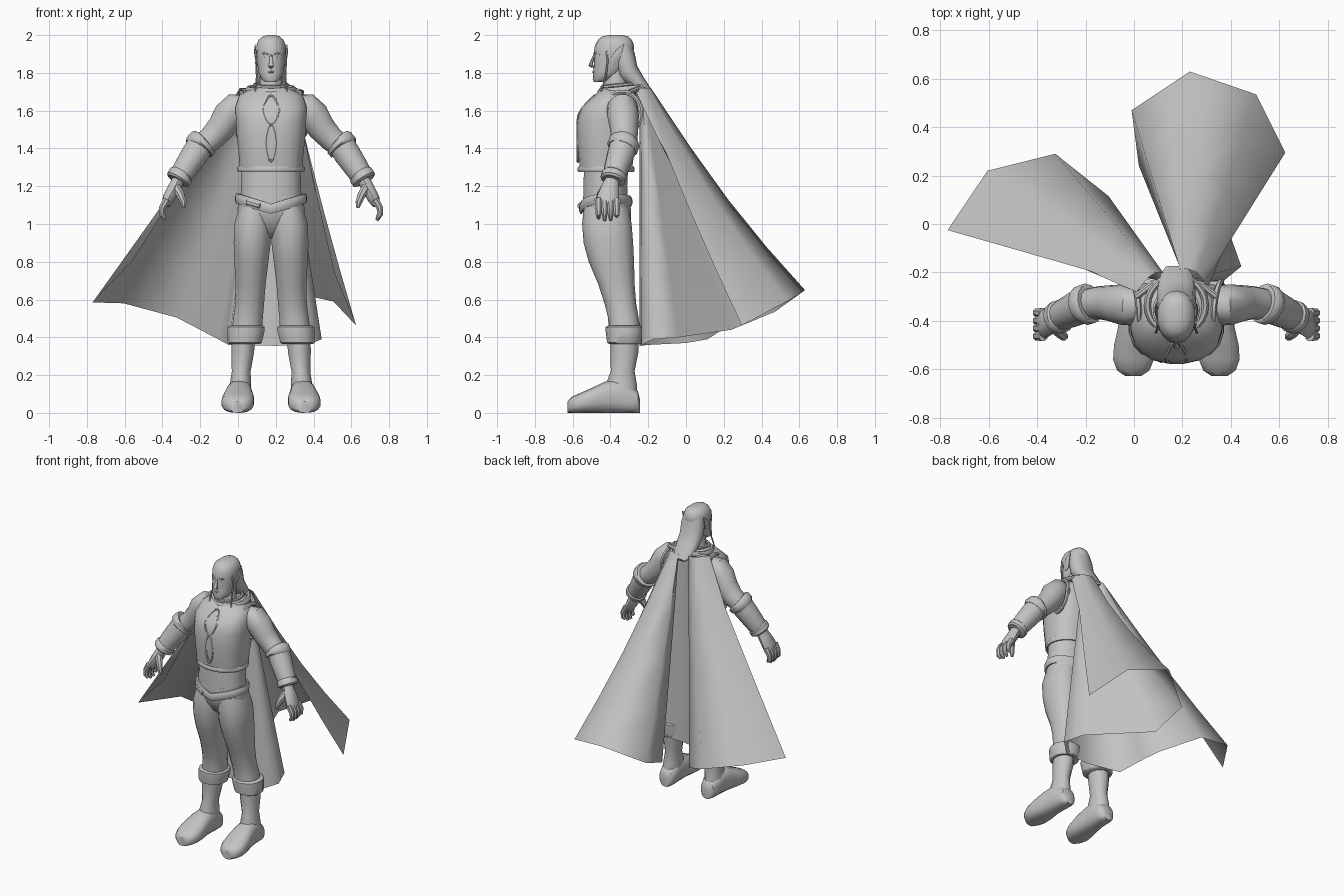
import bpy, bmesh, math
from mathutils import Vector

CX = 0.175                      # the figure stands off-centre; parts are mirrored about this x
X, Y, Z = Vector((1, 0, 0)), Vector((0, 1, 0)), Vector((0, 0, 1))
grey = bpy.data.materials.new("plain grey")
grey.diffuse_color = (0.55, 0.55, 0.55, 1)


def finish(name, bm, angle=40, closed=True):
    if closed:
        bmesh.ops.recalc_face_normals(bm, faces=bm.faces)
    me = bpy.data.meshes.new(name)
    bm.to_mesh(me)
    bm.free()
    me.materials.append(grey)
    me.shade_smooth()
    me.set_sharp_from_angle(angle=math.radians(angle))
    ob = bpy.data.objects.new(name, me)
    bpy.context.collection.objects.link(ob)
    return ob


def sweep(name, path, radii, ref=Y, axis=None, loop=False, n=12, power=2, side=1):
    """Skin elliptical sections along a path; radii are (across ref, along ref)."""
    path = [Vector((CX + side * p[0], p[1], p[2])) for p in path]
    if not isinstance(radii, list):
        radii = [radii] * len(path)
    bm, rings, m = bmesh.new(), [], len(path)
    for i, p in enumerate(path):
        if axis:
            t = axis
        else:
            a = path[i - 1] if (i or loop) else p
            b = path[(i + 1) % m] if (i < m - 1 or loop) else p
            t = (b - a).normalized()
        v = (ref - t * ref.dot(t)).normalized()
        u = v.cross(t)
        r = radii[i] if isinstance(radii[i], tuple) else (radii[i], radii[i])
        ring = []
        for k in range(n):
            ang = 2 * math.pi * (k + 0.5) / n
            c, s = math.cos(ang), math.sin(ang)
            c = math.copysign(abs(c) ** (2 / power), c)
            s = math.copysign(abs(s) ** (2 / power), s)
            ring.append(bm.verts.new(p + u * c * r[0] + v * s * r[1]))
        rings.append(ring)
    for i in range(m if loop else m - 1):
        a, b = rings[i], rings[(i + 1) % m]
        for k in range(n):
            bm.faces.new((a[k], a[(k + 1) % n], b[(k + 1) % n], b[k]))
    if not loop:
        bm.faces.new(rings[0])
        bm.faces.new(rings[-1])
    return finish(name, bm)


def stack(name, rows, **kw):
    """Level sections: (z, x centre, half width, front y, back y)."""
    return sweep(name, [(r[1], (r[3] + r[4]) / 2, r[0]) for r in rows],
                 [(r[2], (r[4] - r[3]) / 2) for r in rows], axis=Z, **kw)


def oval(fn, n=24):
    return [fn(math.cos(2 * math.pi * i / n), math.sin(2 * math.pi * i / n)) for i in range(n)]


# Torso, waist and hips
stack("vest", [(1.285, 0, .168, -.562, -.285), (1.36, 0, .172, -.57, -.275),
               (1.45, 0, .182, -.577, -.258), (1.55, 0, .188, -.575, -.25),
               (1.62, 0, .19, -.553, -.252), (1.68, 0, .17, -.485, -.262),
               (1.715, 0, .11, -.455, -.27), (1.725, 0, .08, -.44, -.28)], n=20, power=2.5)
stack("waist", [(1.12, 0, .165, -.545, -.305), (1.2, 0, .16, -.545, -.31),
                (1.3, 0, .158, -.54, -.305)], n=20, power=2.3)
stack("hips", [(.92, 0, .03, -.45, -.33), (.96, 0, .1, -.5, -.3), (1.02, 0, .17, -.535, -.29),
               (1.08, 0, .18, -.55, -.29), (1.15, 0, .168, -.545, -.3)], n=20, power=2.3)
sweep("vest_hem", oval(lambda c, s: (.17 * c, -.423 + .142 * s, 1.29)), (.01, .017), ref=Z, loop=True, n=8)
# Belt dips to a point at the front
sweep("belt", oval(lambda c, s: (.18 * c, -.425 + .13 * s,
      1.135 - .055 * (1 - abs(c)) * (1 if s < 0 else .3)), 32), (.012, .028), ref=Z, loop=True, n=8)
sweep("belt_buckle", [(-.13, -.535, 1.115), (-.06, -.568, 1.095)], (.008, .014), ref=Z, n=6)

# Laced openings on the chest, edged with raised trim
chest = lambda z: -.574 + max(0, z - 1.57) * .55 + max(0, z - 1.62) * .45
for name, mid, half, w in (("upper_opening_trim", 1.605, .075, .044), ("lower_opening_trim", 1.43, .1, .028)):
    sweep(name, oval(lambda c, s: (w * c * (1 - .25 * abs(s)), chest(mid + half * s) + .002, mid + half * s), 16),
          .007, ref=Y, loop=True, n=6)

# Collar rings, neck
sweep("collar", oval(lambda c, s: (.12 * c, -.335 + .118 * s, 1.71 + .012 * s)), (.016, .02), ref=Z, loop=True, n=8)
sweep("collar_cord", oval(lambda c, s: (.088 * c, -.355 + .09 * s, 1.735 + .01 * s)), .01, ref=Z, loop=True, n=6)
stack("neck", [(1.66, 0, .08, -.45, -.3), (1.73, 0, .062, -.435, -.31), (1.82, 0, .058, -.43, -.31)])

# Head with face details
stack("head", [(1.752, 0, .03, -.488, -.43), (1.765, 0, .05, -.494, -.39), (1.8, 0, .066, -.49, -.34),
               (1.85, 0, .074, -.488, -.3), (1.9, 0, .079, -.49, -.278), (1.945, 0, .079, -.482, -.275),
               (1.975, 0, .067, -.466, -.287), (1.993, 0, .045, -.445, -.305),
               (2.0, 0, .02, -.41, -.34)], n=18, power=2.2)
sweep("nose", [(0, -.485, 1.895), (0, -.497, 1.865), (0, -.505, 1.84), (0, -.487, 1.828)],
      [(.007, .006), (.009, .009), (.015, .013), (.009, .005)], n=8)
sweep("mouth", [(-.022, -.482, 1.803), (0, -.49, 1.805), (.022, -.482, 1.803)],
      [.003, .007, .003], ref=Z, n=6)
sweep("hair", [(0, -.345, 1.95), (0, -.33, 1.89), (0, -.31, 1.81), (0, -.262, 1.755),
               (0, -.21, 1.705), (0, -.178, 1.685)],
      [(.07, .055), (.082, .06), (.082, .058), (.078, .045), (.066, .028), (.045, .01)], n=14, power=2.3)

for s, tag in ((-1, "left"), (1, "right")):
    def part(name, path, radii, **kw):
        return sweep(tag + "_" + name, path, radii, side=s, **kw)

    # Face side: brow, eye, pointed ear, braid
    part("brow", [(.012, -.486, 1.897), (.035, -.479, 1.903), (.058, -.455, 1.897)], [.004, .007, .003], ref=Z, n=6)
    part("eye", [(.018, -.484, 1.878), (.031, -.479, 1.88), (.046, -.467, 1.878)], [.002, .005, .002], ref=Z, n=6)
    part("ear", [(.07, -.39, 1.84), (.076, -.378, 1.87), (.084, -.355, 1.91), (.084, -.328, 1.953)],
         [(.006, .012), (.008, .026), (.007, .02), (.001, .002)], n=8)
    part("braid", [(.07, -.42, 1.92), (.08, -.415, 1.86), (.076, -.425, 1.78), (.085, -.45, 1.7)],
         [.005, .005, .005, .004], n=6)

    # Arm, bracer and its rolled rims
    part("arm", [(.13, -.34, 1.625), (.185, -.337, 1.615), (.225, -.333, 1.575), (.265, -.328, 1.51),
                 (.32, -.325, 1.45), (.385, -.335, 1.4), (.44, -.36, 1.315), (.49, -.388, 1.235)],
         [.06, .082, .084, .076, .068, .064, .055, .038], n=14)
    part("bracer", [(.372, -.332, 1.42), (.4, -.343, 1.375), (.45, -.367, 1.3), (.488, -.385, 1.24)],
         [.072, .073, .066, .058], n=14)
    part("bracer_top_rim", [(.357, -.326, 1.433), (.363, -.328, 1.428), (.38, -.335, 1.408), (.385, -.338, 1.4)],
         [.076, .085, .085, .075], n=14)
    part("bracer_wrist_rim", [(.472, -.377, 1.265), (.477, -.38, 1.258), (.492, -.387, 1.235), (.496, -.389, 1.228)],
         [.06, .069, .068, .058], n=14)

    # Hand, curling slightly inward
    part("palm", [(.488, -.39, 1.24), (.515, -.403, 1.185), (.543, -.413, 1.135), (.558, -.417, 1.1)],
         [(.034, .036), (.036, .05), (.033, .06), (.022, .056)], n=10)
    for i in range(4):
        y, d = -.463 + .032 * i, (0, .012, .01, -.01)[i]
        part("finger_%d" % (i + 1), [(.55, y, 1.13), (.576, y, 1.085), (.577, y, 1.05), (.56, y, 1.03 - d)],
             [.022, .019, .016, .009], n=8)
    part("thumb", [(.508, -.42, 1.2), (.48, -.45, 1.155), (.464, -.465, 1.115), (.46, -.468, 1.085)],
         [.026, .023, .018, .009], n=8)

    # Rolled edge of the armhole
    part("armhole_trim", oval(lambda c, t: (.176 + .01 * c - .02 * max(0, t), -.338 + .1 * c, 1.585 + .115 * t)),
         .012, ref=X, loop=True, n=6)

    # Trouser leg, cuff and boot
    stack(tag + "_leg", [(1.09, .085, .085, -.54, -.305), (1.0, .097, .1, -.55, -.288),
                         (.9, .1, .1, -.542, -.28), (.8, .104, .092, -.515, -.275),
                         (.68, .108, .081, -.464, -.272), (.58, .113, .078, -.432, -.264),
                         (.5, .122, .08, -.412, -.25), (.42, .13, .083, -.41, -.24)], n=14, power=2.2, side=s)
    stack(tag + "_cuff", [(.365, .142, .085, -.405, -.24), (.372, .14, .093, -.418, -.232),
                          (.43, .133, .1, -.425, -.225), (.455, .132, .1, -.425, -.225),
                          (.463, .132, .088, -.41, -.24)], n=14, power=2.2, side=s)
    stack(tag + "_boot_shaft", [(.4, .147, .064, -.4, -.25), (.32, .15, .062, -.4, -.252),
                                (.22, .158, .051, -.398, -.272), (.15, .162, .058, -.425, -.26),
                                (.05, .166, .062, -.43, -.255)], n=14, side=s)
    feet = [(-.243, .162, .03, .07), (-.255, .163, .05, .115), (-.29, .163, .062, .14), (-.36, .166, .066, .18),
            (-.43, .17, .073, .165), (-.5, .174, .085, .132), (-.56, .177, .086, .105),
            (-.605, .178, .068, .085), (-.627, .178, .035, .06)]
    part("foot", [(x, y, h / 2) for y, x, w, h in feet], [(w, h / 2) for y, x, w, h in feet],
         axis=Y, ref=Z, n=14, power=2.6)

# Cape: pleats run straight from a gathered neckline to a swept, folded hem
hem = [(-.555, -.035, .81), (-.77, -.025, .585), (-.605, .22, .58), (-.325, .29, .505), (-.105, .115, .39),
       (-.07, 0, .37), (-.05, -.2, .36), (.2, -.245, .355), (.37, -.235, .36), (.443, -.175, .39), (.395, -.04, .4),
       (.02, .24, .44), (-.01, .47, .535), (.23, .63, .65), (.505, .535, .59), (.625, .295, .463), (.51, .23, .74)]
neckline = [(.01, -.28), (.03, -.255), (.06, -.22), (.09, -.2), (.12, -.2), (.125, -.22), (.13, -.24), (.18, -.245),
            (.225, -.24), (.24, -.23), (.235, -.22), (.2, -.205), (.19, -.185), (.22, -.185), (.26, -.2),
            (.29, -.24), (.3, -.275)]
bm = bmesh.new()
cols = []
for (hx, hy, hz), (tx, ty) in zip(hem, neckline):
    top, low = Vector((tx, ty, 1.72)), Vector((hx, hy, hz))
    sag = .055 * max(0, min(1, (hy + .1) / .6))
    cols.append([bm.verts.new(top.lerp(low, f) - Z * sag * math.sin(math.pi * f)) for f in (0, .25, .5, .75, 1)])
for a, b in zip(cols, cols[1:]):
    for k in range(4):
        bm.faces.new((a[k], a[k + 1], b[k + 1], b[k]))
finish("cape", bm, angle=75, closed=False)
# Cape fastening across the shoulders
sweep("cape_yoke", [(-.165, -.3, 1.695), (-.1, -.25, 1.715), (0, -.225, 1.725), (.1, -.25, 1.715), (.165, -.3, 1.695)],
      [(.015, .015)] * 5, ref=Z, n=8)
